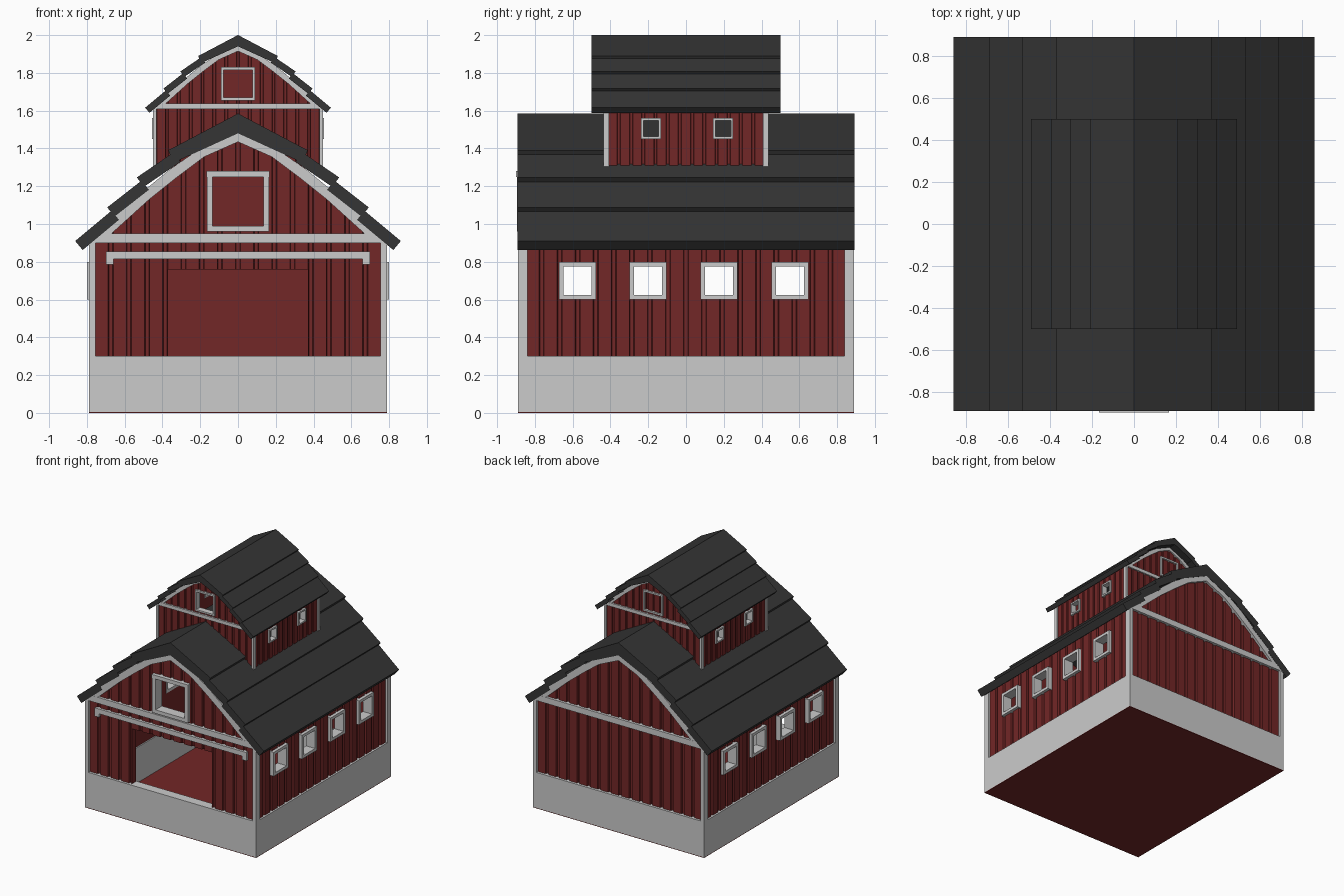
import bpy, bmesh
from mathutils import Vector

if "Cube" in bpy.data.objects:
    bpy.data.objects.remove(bpy.data.objects["Cube"])


def material(name, rgb):
    m = bpy.data.materials.new(name)
    m.diffuse_color = (*rgb, 1)
    m.use_nodes = True
    m.node_tree.nodes["Principled BSDF"].inputs["Base Color"].default_value = m.diffuse_color
    return m


RED = material("barn_red", (0.17, 0.02, 0.02))
BLACK = material("roof_black", (0.035, 0.035, 0.035))

# Local (along wall, outward, up) to world for each side
SIDES = {
    "front": lambda u, d, z: (u, -d, z),
    "back": lambda u, d, z: (u, d, z),
    "right": lambda u, d, z: (d, u, z),
    "left": lambda u, d, z: (-d, u, z),
}


def finish(name, bm, mat=None):
    bmesh.ops.recalc_face_normals(bm, faces=bm.faces)
    mesh = bpy.data.meshes.new(name)
    bm.to_mesh(mesh)
    bm.free()
    if mat:
        mesh.materials.append(mat)
    ob = bpy.data.objects.new(name, mesh)
    bpy.context.collection.objects.link(ob)
    return ob


def add_prism(bm, pts, a, b, side="back"):
    """Polygon in the wall plane, extruded outward from a to b."""
    f = SIDES[side]
    lo = [bm.verts.new(f(u, a, z)) for u, z in pts]
    hi = [bm.verts.new(f(u, b, z)) for u, z in pts]
    bm.faces.new(lo)
    bm.faces.new(hi)
    n = len(pts)
    for i in range(n):
        j = (i + 1) % n
        bm.faces.new((lo[i], lo[j], hi[j], hi[i]))


def rect(u0, u1, z0, z1):
    return [(u0, z0), (u1, z0), (u1, z1), (u0, z1)]


def prisms(name, polys, a, b, side="back", mat=None):
    bm = bmesh.new()
    for p in polys:
        add_prism(bm, p, a, b, side)
    return finish(name, bm, mat)


def board_wall(name, side, half, zb, top, d_out, d_in, pitch, groove):
    """Wall of vertical boards separated by recessed grooves."""
    n = round(2 * half / pitch)
    p = 2 * half / n
    cols = []
    for i in range(n):
        u = -half + i * p
        cols += [(u + p * 0.14, d_out), (u + p * 0.86, d_out),
                 (u + p * 0.9, d_out - groove), (u + p * 1.1, d_out - groove)]
    cols = [(-half, d_out - groove), (-half + p * 0.1, d_out - groove)] + cols[:-1] + [(half, d_out - groove)]
    f = SIDES[side]
    bm = bmesh.new()
    rows = [[bm.verts.new(f(u, d, z)) for d, z in
             ((d, zb), (d, top(u)), (d_in, top(u)), (d_in, zb))] for u, d in cols]
    for r, q in zip(rows, rows[1:]):
        for k in range(4):
            m = (k + 1) % 4
            bm.faces.new((r[k], r[m], q[m], q[k]))
    bm.faces.new(rows[0])
    bm.faces.new(rows[-1])
    return finish(name, bm, RED)


def cut(ob, side, r, d):
    cutter = prisms("cutter", [r], d - 0.25, d + 0.2, side)
    mod = ob.modifiers.new("opening", "BOOLEAN")
    mod.operation, mod.solver, mod.object = "DIFFERENCE", "EXACT", cutter
    bpy.context.view_layer.objects.active = ob
    bpy.ops.object.modifier_apply(modifier=mod.name)
    bpy.data.objects.remove(cutter)


def window(name, side, u0, u1, z0, z1, bar, a, b):
    prisms(name, [rect(u0, u0 + bar, z0, z1), rect(u1 - bar, u1, z0, z1),
                  rect(u0 + bar, u1 - bar, z0, z0 + bar),
                  rect(u0 + bar, u1 - bar, z1 - bar, z1)], a, b, side)


# Gambrel outlines (right half), reused at a smaller scale for the upper storey
OUTER = [(0.79, 0.93), (0.53, 1.15), (0.36, 1.29), (0.20, 1.40), (0, 1.48)]
INNER = [(0.68, 0.94), (0.47, 1.13), (0.32, 1.25), (0.18, 1.355), (0, 1.435)]
ROOF = [((0.862, 0.91), (0.67, 1.07)), ((0.692, 1.088), (0.51, 1.23)),
        ((0.535, 1.247), (0.34, 1.38))]


def gable_height(x):
    x = abs(x)
    for (x1, z1), (x0, z0) in zip(OUTER, OUTER[1:]):
        if x >= x0:
            return z0 + (z1 - z0) * (x - x0) / (x1 - x0) - 0.01
    return 1.47


def barn(prefix, s, off, hy, zb, roof_y, pitch, openings):
    def tr(pts):
        return [(x * s, z * s + off) for x, z in pts]

    def mirror(pts):
        return [(-x, z) for x, z in pts]

    # Board walls
    for side in SIDES:
        gable = side in ("front", "back")
        d = hy - 0.02 * s if gable else 0.775 * s
        half = 0.77 * s if gable else hy - 0.03 * s
        top = (lambda u: gable_height(u / s) * s + off) if gable else (lambda u: 0.93 * s + off)
        wall = board_wall(f"{prefix}_{side}_wall", side, half, zb, top,
                          d, d - 0.055 * s, pitch, 0.015 * s)
        for i, (sd, u0, u1, z0, z1, bar, hole) in enumerate(openings):
            if sd != side:
                continue
            if hole:
                e = bar * 0.5
                cut(wall, side, rect(u0 + e, u1 - e, z0 + e, z1 - e), d)
            if bar:
                window(f"{prefix}_{side}_window_{i}", side, u0, u1, z0, z1, bar,
                       d - 0.06 * s, d + 0.025 * s)
        # Gable trim: arch and cross beam
        if gable:
            arch = OUTER + mirror(OUTER[-2::-1]) + mirror(INNER[:-1]) + INNER[::-1]
            prisms(f"{prefix}_{side}_arch_trim", [tr(arch)], hy - 0.05 * s, hy, side)
            prisms(f"{prefix}_{side}_beam", [tr(rect(-0.79, 0.79, 0.9, 0.95))],
                   hy - 0.05 * s, hy + 0.001, side)
            # Corner posts
            posts = [rect(a * s, b * s, zb, 0.91 * s + off)
                     for a, b in ((-0.79, -0.755), (0.755, 0.79))]
            prisms(f"{prefix}_{side}_corner_posts", posts, hy - 0.05 * s, hy, side)

    # Overlapping roof courses plus the ridge cap
    polys = []
    for p, q in ROOF:
        p, q = Vector(p), Vector(q)
        t = (q - p).normalized()
        n = Vector((-t.y, t.x)) * 0.062
        course = [tuple(v) for v in (p, q, q + n, p + n)]
        polys += [tr(course), tr(mirror(course))]
    cap = [(0, 1.585), (0.37, 1.39), (0.34, 1.325), (0, 1.48), (-0.34, 1.325), (-0.37, 1.39)]
    polys.append(tr(cap))
    prisms(f"{prefix}_roof", polys, -roof_y, roof_y, "back", BLACK)


# Main barn: door opening, loft hatch, four windows per side
main_open = [("front", -0.37, 0.37, 0.2, 0.76, 0, True),
             ("front", -0.165, 0.165, 0.96, 1.28, 0.03, True)]
for sd in ("right", "left"):
    for c in (-0.575, -0.2, 0.175, 0.55):
        main_open.append((sd, c - 0.098, c + 0.098, 0.6, 0.8, 0.024, True))
barn("main", 1.0, 0.0, 0.89, 0.29, 0.892, 0.095, main_open)

# Upper storey
upper_open = [("front", -0.09, 0.09, 1.655, 1.83, 0.014, True),
              ("back", -0.09, 0.09, 1.655, 1.83, 0.014, False)]
for sd in ("right", "left"):
    for c in (-0.185, 0.197):
        upper_open.append((sd, c - 0.053, c + 0.053, 1.45, 1.56, 0.013, True))
barn("upper", 0.57, 1.097, 0.437, 1.29, 0.5, 0.065, upper_open)

# Foundation ring and floor
ring = bmesh.new()
for x0, x1, y0, y1 in ((-0.79, 0.79, -0.89, -0.81), (-0.79, 0.79, 0.81, 0.89),
                       (-0.79, -0.71, -0.81, 0.81), (0.71, 0.79, -0.81, 0.81)):
    add_prism(ring, rect(x0, x1, 0.005, 0.3), y0, y1)
finish("foundation", ring)
prisms("floor", [rect(-0.79, 0.79, 0, 0.005)], -0.89, 0.89, "back", RED)

# Sliding door rail with end stops, loft lintel
prisms("door_rail", [rect(-0.70, 0.70, 0.815, 0.855), rect(-0.70, -0.66, 0.785, 0.815),
                     rect(0.66, 0.70, 0.785, 0.815)], 0.86, 0.89, "front")
prisms("loft_lintel", [rect(-0.168, 0.168, 1.25, 1.28)], 0.86, 0.9, "front")
